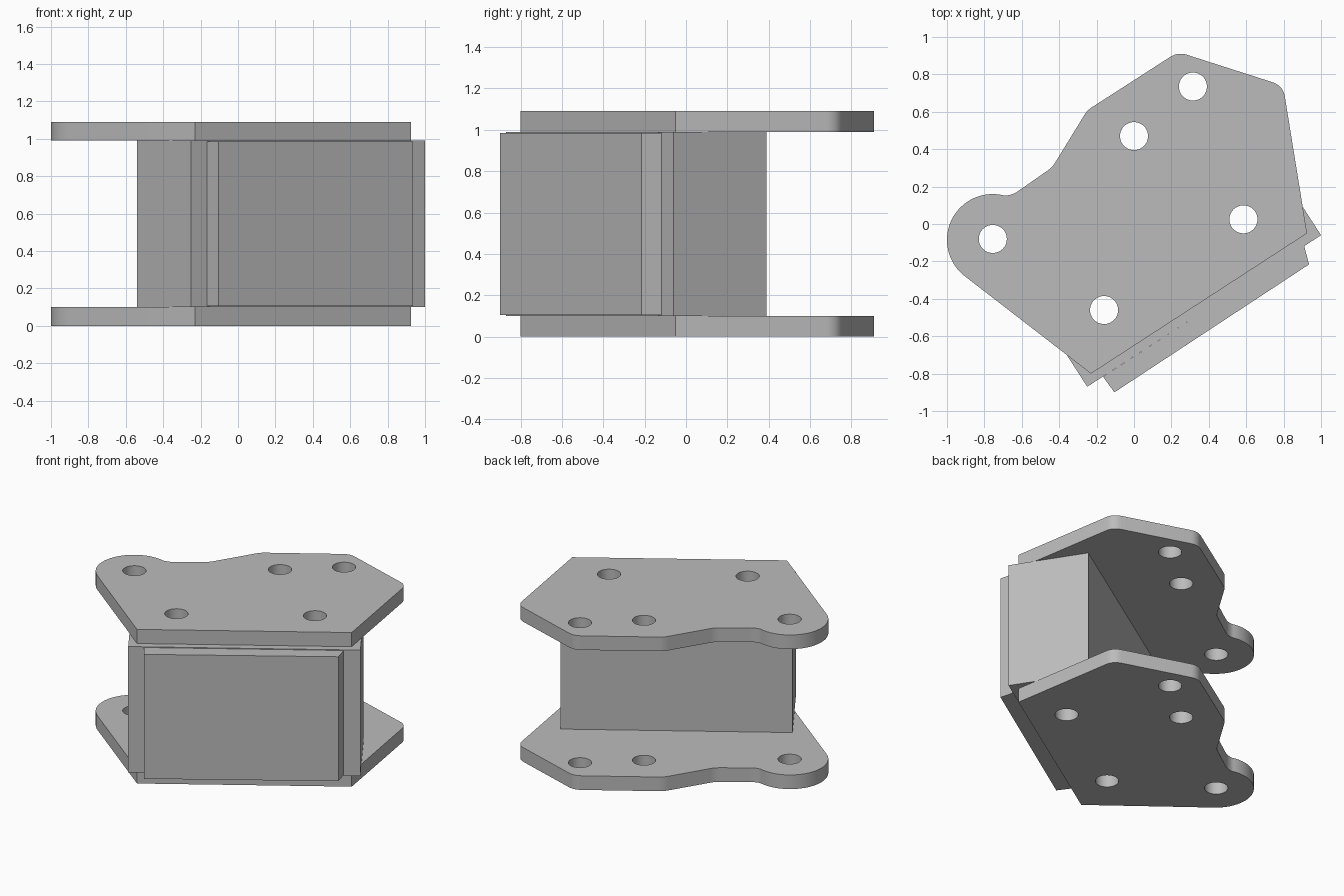
import bpy, bmesh, math
from mathutils import Vector

cube = bpy.data.objects.get("Cube")
if cube:
    bpy.data.objects.remove(cube, do_unlink=True)

steel = bpy.data.materials.new("plain_grey")
steel.use_nodes = True
GREY = (0.5, 0.5, 0.5, 1)
steel.diffuse_color = GREY
steel.node_tree.nodes["Principled BSDF"].inputs["Base Color"].default_value = GREY


def arc(center, radius, start, end, steps):
    """Points on an arc, angles in degrees."""
    angles = [math.radians(start + (end - start) * i / steps) for i in range(steps + 1)]
    return [(center[0] + radius * math.cos(a), center[1] + radius * math.sin(a)) for a in angles]


def rounded(before, corner, after, cut, steps=8):
    """Replace a corner by a curve that starts and ends a distance cut from it."""
    b, c, a = Vector(before), Vector(corner), Vector(after)
    p, q = c + (b - c).normalized() * cut, c + (a - c).normalized() * cut
    ts = [i / steps for i in range(steps + 1)]
    return [tuple(p * (1 - t) ** 2 + c * 2 * t * (1 - t) + q * t * t) for t in ts]


def slab(name, outline, holes, z0, z1):
    """Extrude an outline with round holes between two heights."""
    curve = bpy.data.curves.new(name + "_profile", "CURVE")
    curve.dimensions = "2D"
    curve.fill_mode = "BOTH"
    curve.extrude = (z1 - z0) / 2
    for loop in [outline] + [arc(h, HOLE_RADIUS, 0, 352.5, 47) for h in holes]:
        spline = curve.splines.new("POLY")
        spline.points.add(len(loop) - 1)
        for point, (x, y) in zip(spline.points, loop):
            point.co = (x, y, 0, 1)
        spline.use_cyclic_u = True
    helper = bpy.data.objects.new(name + "_profile", curve)
    bpy.context.collection.objects.link(helper)
    bpy.context.view_layer.update()
    depsgraph = bpy.context.evaluated_depsgraph_get()
    mesh = bpy.data.meshes.new_from_object(helper.evaluated_get(depsgraph))
    bpy.data.objects.remove(helper, do_unlink=True)

    bm = bmesh.new()
    bm.from_mesh(mesh)
    bmesh.ops.remove_doubles(bm, verts=bm.verts, dist=0.0005)
    bmesh.ops.recalc_face_normals(bm, faces=bm.faces)
    bm.to_mesh(mesh)
    bm.free()
    mesh.materials.clear()
    mesh.materials.append(steel)
    mesh.name = name
    obj = bpy.data.objects.new(name, mesh)
    obj.location.z = (z0 + z1) / 2
    bpy.context.collection.objects.link(obj)
    bpy.ops.object.select_all(action="DESELECT")
    obj.select_set(True)
    bpy.context.view_layer.objects.active = obj
    bpy.ops.object.shade_smooth_by_angle(angle=math.radians(30))
    return obj


HOLE_RADIUS = 0.075
block_holes = [(-0.16, -0.46), (0.585, 0.025)]
plate_holes = block_holes + [(-0.755, -0.08), (0, 0.47), (0.315, 0.735)]

# Plate outline: straight front edge, rounded back corners, round lug
front_left, front_right = (-0.23, -0.80), (0.925, -0.05)
lug = arc((-0.755, -0.085), 0.245, 75, 232, 40)
corners = [front_right, (0.797, 0.74), (0.235, 0.92), (-0.25, 0.608),
           (-0.437, 0.303), (-0.65, 0.155), lug[0]]
cuts = [0.06, 0.05, 0.03, 0.03, 0.035]
outline = [front_left, front_right]
for i, cut in enumerate(cuts, 1):
    outline += rounded(corners[i - 1], corners[i], corners[i + 1], cut)
outline += lug

# Matching plates below and above
slab("bottom_plate", outline, plate_holes, 0, 0.1)
slab("top_plate", outline, plate_holes, 0.99, 1.09)

# Spacer block between the plates, drilled for the two inner bolts
block = [(-0.25, -0.87), (1.0, -0.06), (0.71, 0.39), (-0.54, -0.42)]
slab("spacer_block", block, block_holes, 0.1, 0.99)

# Raised front panel, with a slanted right end
panel = [(-0.166, -0.816), (-0.105, -0.9), (0.936, -0.216), (0.91, -0.118)]
slab("front_panel", panel, [], 0.105, 0.985)
